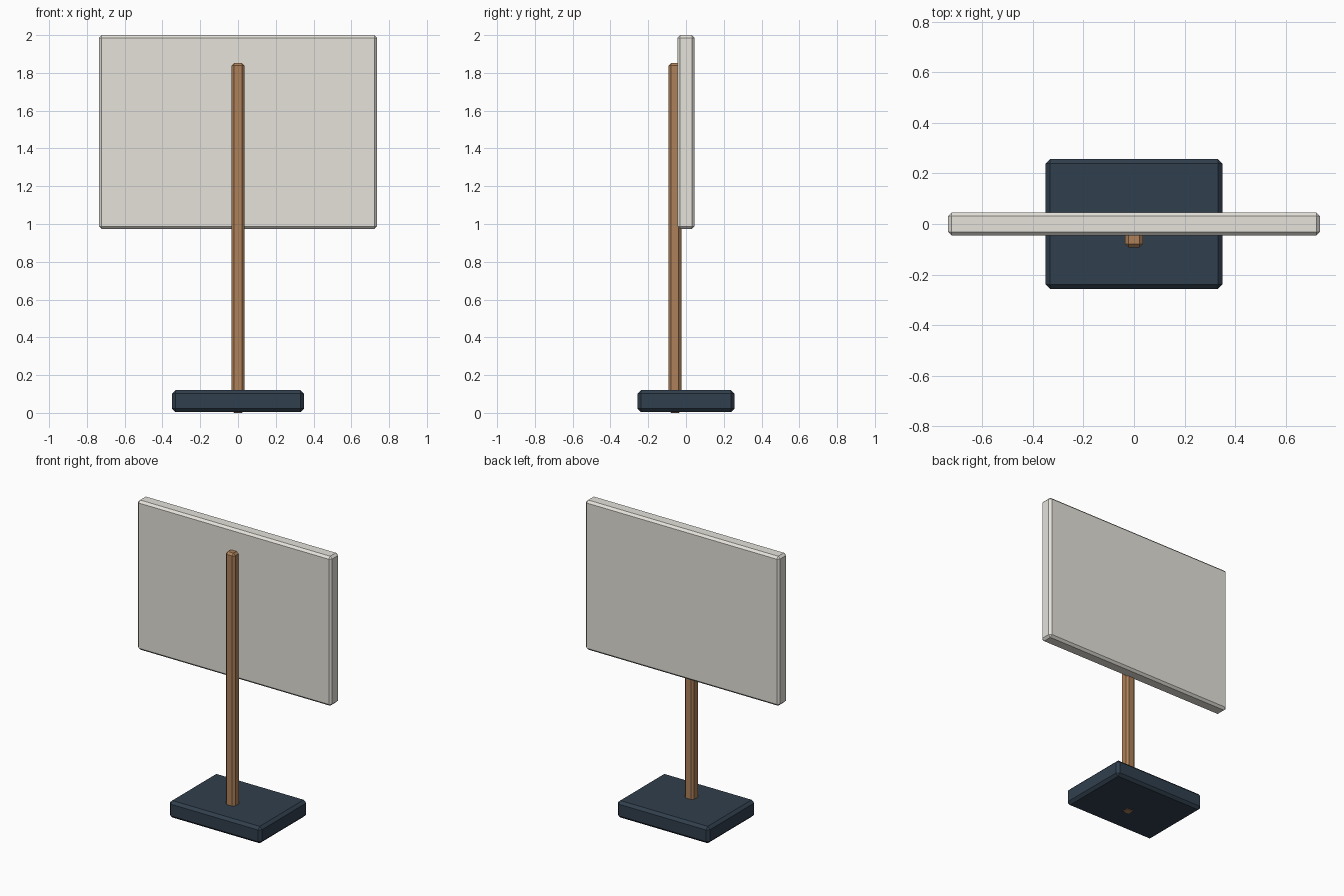
import bpy

if "Cube" in bpy.data.objects:
    bpy.data.objects.remove(bpy.data.objects["Cube"])


def chamfered_box(name, lo, hi, bevel, color):
    """Box between two corners with a flat one-segment bevel."""
    center = [(a + b) / 2 for a, b in zip(lo, hi)]
    size = [b - a for a, b in zip(lo, hi)]
    bpy.ops.mesh.primitive_cube_add(size=1, location=center)
    obj = bpy.context.object
    obj.name = name
    obj.scale = size
    bpy.ops.object.transform_apply(location=False, rotation=False, scale=True)
    mod = obj.modifiers.new("chamfer", 'BEVEL')
    mod.width = bevel
    mod.segments = 1
    mat = bpy.data.materials.new(name + "_paint")
    mat.diffuse_color = (*color, 1)
    mat.use_nodes = True
    mat.node_tree.nodes["Principled BSDF"].inputs["Base Color"].default_value = mat.diffuse_color
    obj.data.materials.append(mat)
    return obj


# Heavy foot
chamfered_box("base", (-0.35, -0.257, 0.004), (0.35, 0.257, 0.12), 0.018, (0.03, 0.05, 0.075))
# Post standing through the foot, in front of the panel
chamfered_box("post", (-0.035, -0.093, 0.0), (0.035, -0.025, 1.852), 0.014, (0.42, 0.22, 0.1))
# Sign panel
chamfered_box("sign_panel", (-0.737, -0.046, 0.973), (0.737, 0.046, 2.0), 0.015, (0.78, 0.76, 0.7))
